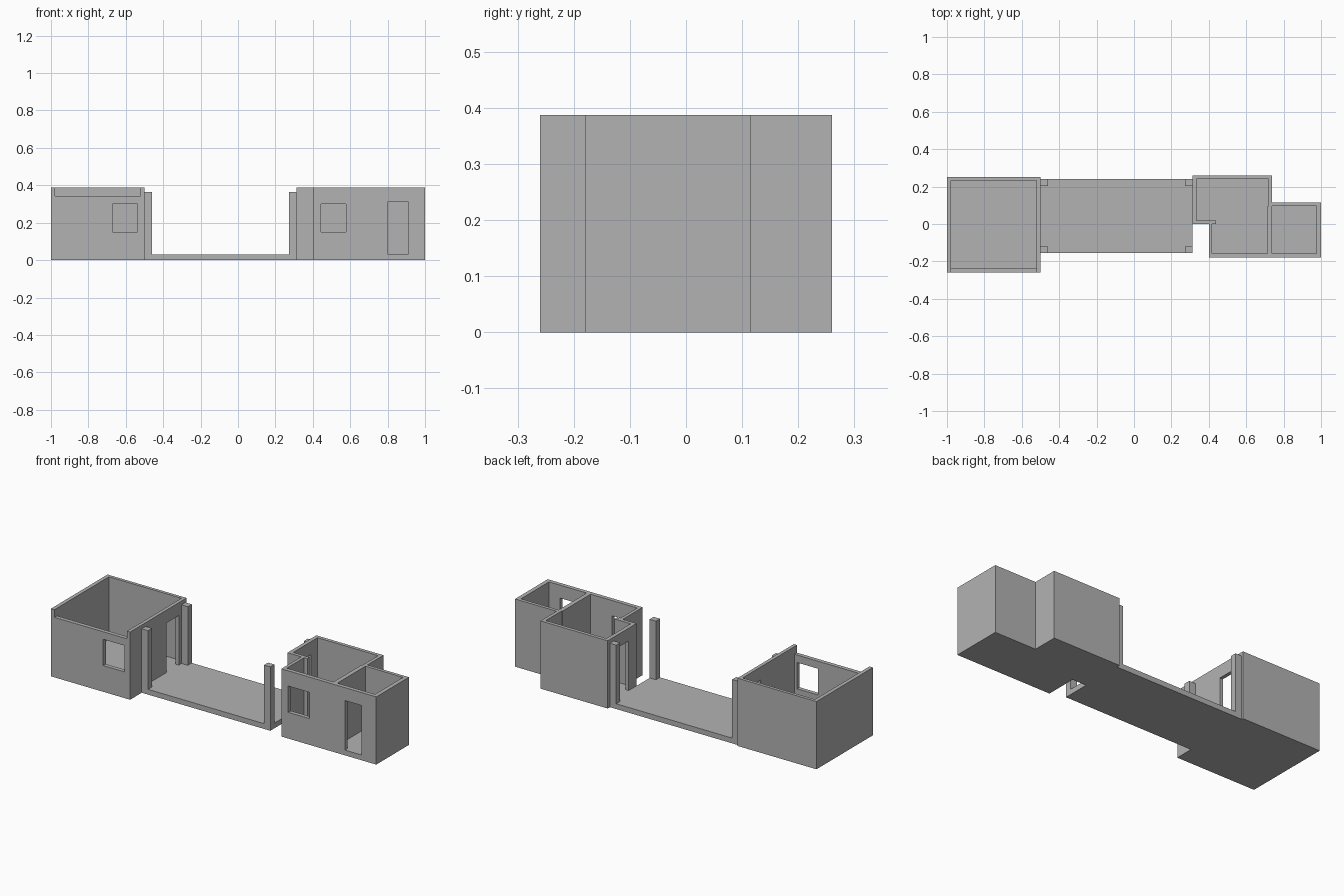
import bpy
import bmesh

cube = bpy.data.objects.get("Cube")
if cube:
    bpy.data.objects.remove(cube, do_unlink=True)

FLOOR, TOP = 0.03, 0.387
DOOR_TOP = 0.313
SILL, LINTEL = 0.15, 0.30

grey = bpy.data.materials.new("plain_grey")
grey.use_nodes = True
grey.diffuse_color = (0.45, 0.45, 0.45, 1)
grey.node_tree.nodes["Principled BSDF"].inputs["Base Color"].default_value = (0.45, 0.45, 0.45, 1)


def prism(name, outline, z0, z1):
    """Extrude a flat plan outline from z0 to z1."""
    bm = bmesh.new()
    base = bm.faces.new([bm.verts.new((x, y, z0)) for x, y in outline])
    ext = bmesh.ops.extrude_face_region(bm, geom=[base])
    top = [v for v in ext["geom"] if isinstance(v, bmesh.types.BMVert)]
    bmesh.ops.translate(bm, verts=top, vec=(0, 0, z1 - z0))
    bmesh.ops.recalc_face_normals(bm, faces=bm.faces)
    mesh = bpy.data.meshes.new(name)
    bm.to_mesh(mesh)
    bm.free()
    mesh.materials.append(grey)
    obj = bpy.data.objects.new(name, mesh)
    bpy.context.collection.objects.link(obj)
    return obj


def rect(x0, x1, y0, y1):
    return [(x0, y0), (x1, y0), (x1, y1), (x0, y1)]


def carve(obj, cuts):
    """Subtract each (outline, z0, z1) prism from the object."""
    for outline, z0, z1 in cuts:
        cutter = prism("cutter", outline, z0, z1)
        cutter.hide_render = True
        mod = obj.modifiers.new("cut", 'BOOLEAN')
        mod.operation = 'DIFFERENCE'
        mod.solver = 'EXACT'
        mod.object = cutter
        bpy.context.view_layer.objects.active = obj
        bpy.ops.object.modifier_apply(modifier=mod.name)
        bpy.data.objects.remove(cutter, do_unlink=True)


# Square room: hollow, lowered front wall, front window, side door
square_room = prism("square_room", rect(-1, -0.5, -0.26, 0.25), 0, TOP)
carve(square_room, [
    (rect(-0.978, -0.52, -0.237, 0.232), FLOOR, 0.5),
    (rect(-0.978, -0.52, -0.3, -0.2), 0.343, 0.5),
    (rect(-0.67, -0.537, -0.3, -0.2), SILL, LINTEL),
    (rect(-0.55, -0.45, 0.07, 0.18), FLOOR, DOOR_TOP),
])

# Stepped house: two rooms, a front window, a front door and a side door
house = prism("stepped_house", [
    (0.313, 0), (0.4, 0), (0.4, -0.18), (1, -0.18),
    (1, 0.115), (0.738, 0.115), (0.738, 0.26), (0.313, 0.26)], 0, TOP)
carve(house, [
    ([(0.335, 0.02), (0.438, 0.02), (0.438, 0), (0.418, 0), (0.418, -0.157),
      (0.713, -0.157), (0.713, 0.096), (0.718, 0.096), (0.718, 0.24), (0.335, 0.24)],
     FLOOR, 0.5),
    (rect(0.738, 0.976, -0.157, 0.096), FLOOR, 0.5),
    (rect(0.443, 0.577, -0.25, -0.12), SILL, LINTEL),
    (rect(0.802, 0.908, -0.25, -0.12), FLOOR, DOOR_TOP),
    (rect(0.28, 0.36, 0.07, 0.18), FLOOR, DOOR_TOP),
])

# Open courtyard slab with a post at each corner
prism("courtyard_floor", rect(-0.5, 0.313, -0.155, 0.24), 0, FLOOR)
for side, x in (("right", -0.5), ("left", 0.273)):
    for end, y in (("front", -0.155), ("back", 0.204)):
        prism(f"{end}_{side}_post", rect(x, x + 0.04, y, y + 0.036), FLOOR, 0.365)
